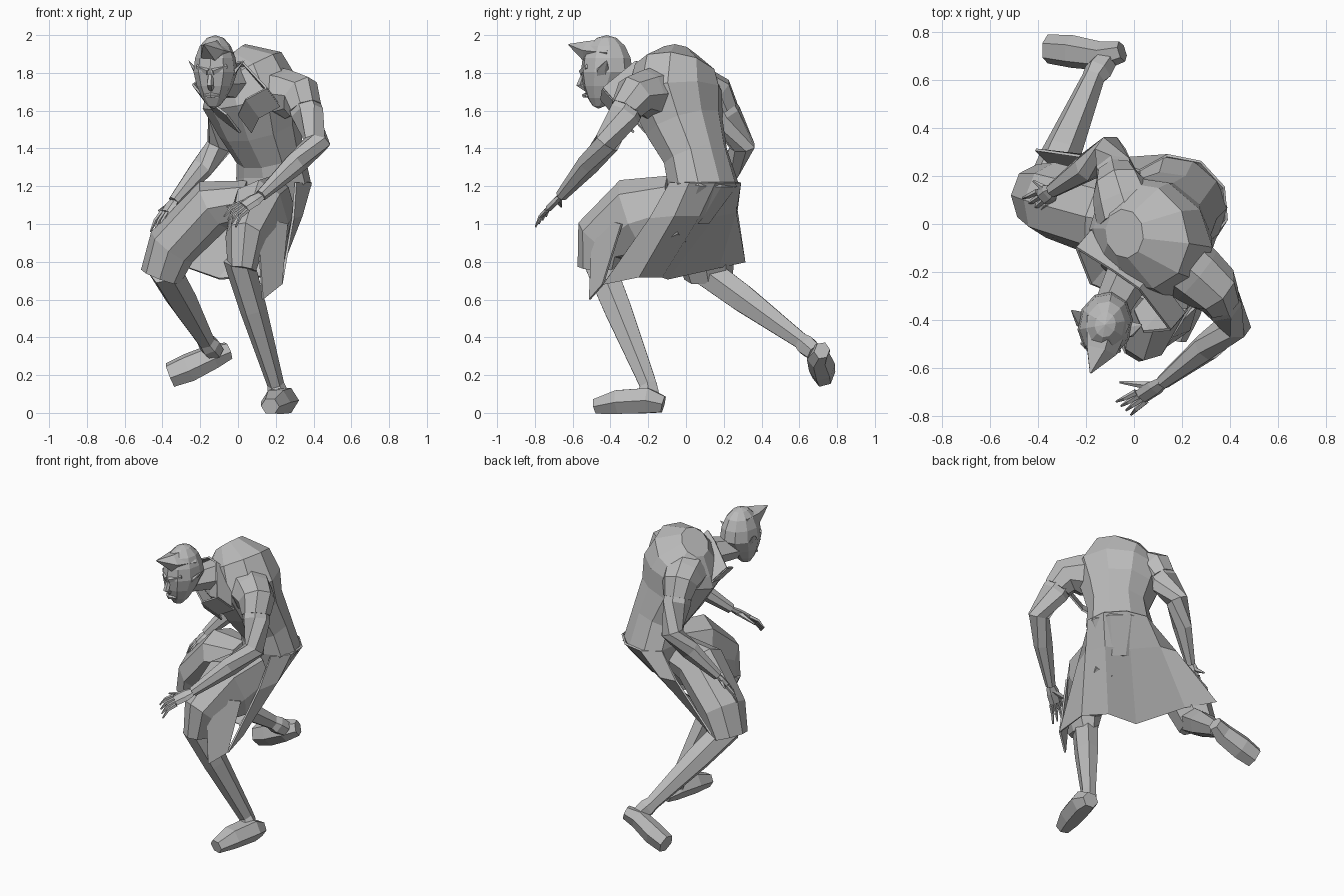
import bpy, bmesh, math
from mathutils import Vector, Matrix

cube = bpy.data.objects.get("Cube")
if cube:
    bpy.data.objects.remove(cube, do_unlink=True)

tone = (.5, .5, .5, 1)
grey = bpy.data.materials.new("clay grey")
grey.use_nodes = True
grey.diffuse_color = tone
grey.node_tree.nodes["Principled BSDF"].inputs["Base Color"].default_value = tone

RIGHTWARD, UPWARD, BACKWARD = Vector((1, 0, 0)), Vector((0, 0, 1)), Vector((0, 1, 0))


def finish(name, bm):
    """Turn a bmesh into a flat-shaded grey object."""
    bmesh.ops.recalc_face_normals(bm, faces=bm.faces)
    mesh = bpy.data.meshes.new(name)
    bm.to_mesh(mesh)
    bm.free()
    mesh.materials.append(grey)
    part = bpy.data.objects.new(name, mesh)
    bpy.context.collection.objects.link(part)
    return part


def limb(name, joints, radii, side=RIGHTWARD, ratio=1, swell=0, sides=6):
    """Faceted tube through joints; swell adds a muscle ring in every bone."""
    joints = [Vector(joint) for joint in joints]
    stops = list(zip(joints, radii))
    if swell:
        bones = list(zip(stops, stops[1:]))
        stops = stops[:1]
        for (start, thick), (end, thin) in bones:
            stops += [(start.lerp(end, .4), (thick + thin) / 2 * swell), (end, thin)]
    bm = bmesh.new()
    rings = []
    for index, (centre, radius) in enumerate(stops):
        before = stops[max(index - 1, 0)][0]
        after = stops[min(index + 1, len(stops) - 1)][0]
        along = (after - before).normalized()
        wide = (side - along * side.dot(along)).normalized()
        deep = along.cross(wide) * ratio
        angles = [math.tau * step / sides for step in range(sides)]
        rings.append([bm.verts.new(centre + (wide * math.cos(angle) + deep * math.sin(angle)) * radius)
                      for angle in angles])
    for ring, following in zip(rings, rings[1:]):
        for step in range(sides):
            bm.faces.new((ring[step - 1], ring[step], following[step], following[step - 1]))
    bm.faces.new(rings[0])
    bm.faces.new(rings[-1])
    finish(name, bm)


def cloth(name, rows):
    """Thin panel spanned by rows of points."""
    bm = bmesh.new()
    grid = [[bm.verts.new(point) for point in row] for row in rows]
    for upper, lower in zip(grid, grid[1:]):
        for step in range(len(upper) - 1):
            bm.faces.new((upper[step], upper[step + 1], lower[step + 1], lower[step]))
    part = finish(name, bm)
    solid = part.modifiers.new("thickness", "SOLIDIFY")
    solid.thickness = .012
    solid.offset = 0


def hand(label, wrist, palm, across, thumb_tip):
    """Palm with four drooping fingers spread across it and a thumb."""
    wrist, palm, across = Vector(wrist), Vector(palm), Vector(across).normalized()
    reach = (palm - wrist).normalized()
    limb(label + "_palm", [wrist, palm], [.03, .04], across, .5, swell=1.2)
    for finger in range(4):
        spread = across * (finger - 1.5)
        knuckle = palm + spread * .022
        middle = knuckle + reach * .06 + spread * .005
        tip = middle + reach * .04 + spread * .006 - UPWARD * .03
        limb(f"{label}_finger_{finger + 1}", [knuckle, middle, tip], [.014, .011, .005], across, sides=5)
    root = wrist.lerp(palm, .3)
    limb(label + "_thumb", [root, thumb_tip], [.02, .005], UPWARD, swell=1.2, sides=5)


# Torso, hunched over and turned to its right
across = Vector((.78, -.62, 0))
back = Vector((.62, .78, 0))
hips = Vector((.19, .09, 1.22))
waist, ribs, chest = (.17, .05, 1.36), (.11, -.01, 1.52), (.07, -.06, 1.68)
hump, nape = (.03, -.05, 1.8), (-.04, -.04, 1.885)
limb("torso", [(.14, .02, 1.05), hips, waist, ribs, chest, hump, nape],
     [.13, .21, .19, .23, .28, .24, .11], across, ratio=.88, sides=10)

# Head: a sphere narrowed toward the chin
head_place = Matrix.Translation((-.12, -.42, 1.805)) @ Matrix.Rotation(-.2, 4, "Z")
bm = bmesh.new()
bmesh.ops.create_uvsphere(bm, u_segments=10, v_segments=8, radius=1)
for vert in bm.verts:
    x, y, z = vert.co
    low = min(z, 0)
    vert.co = Vector((x * .115 * (1 + .3 * low), y * .14 * (1 + .4 * low) + low * .045, z * .195))
bm.transform(head_place)
finish("head", bm)
limb("neck", [(0, -.17, 1.75), (-.11, -.38, 1.74)], [.1, .07])


def feature(name, points, radii, side=RIGHTWARD, ratio=1):
    limb(name, [head_place @ Vector(point) for point in points], radii, side, ratio, sides=5)


feature("hair_tuft", [(0, .02, .1), (0, -.11, .11), (-.02, -.21, .145)], [.1, .07, .004], ratio=.8)
feature("nose", [(0, -.12, 0), (0, -.145, -.07), (0, -.11, -.09)], [.012, .02, .015])
feature("lips", [(-.04, -.1, -.125), (0, -.12, -.125), (.04, -.1, -.125)], [.008, .014, .008], UPWARD)
for label, sign in (("right", -1), ("left", 1)):
    feature(label + "_brow", [(sign * .01, -.13, 0), (sign * .08, -.09, .03)], [.02, .012], UPWARD)
    feature(label + "_ear", [(sign * .08, 0, -.03), (sign * .11, 0, .01), (sign * .15, .03, .06)],
            [.045, .035, .003], BACKWARD, .35)

# Standing collar behind the neck with lapels falling open in front
collar_right, collar_left = Vector((-.24, -.1, 1.74)), Vector((.15, -.44, 1.72))
inward = Vector((.06, .07, -.08))
edge = [collar_right, Vector((-.08, -.2, 1.84)), Vector((.02, -.27, 1.86)), collar_left]
cloth("collar", [edge, [point + inward for point in edge]])
for label, top, middle, low in (("left", collar_left, (.04, -.45, 1.66), (0, -.36, 1.58)),
                                ("right", collar_right, (-.18, -.25, 1.67), (-.06, -.3, 1.58))):
    edge = [top, Vector(middle), Vector(low)]
    cloth(label + "_lapel", [(point, point + inward * 1.2) for point in edge])

# Arms, sleeves and hands
arms = {
    "left": ((.16, -.13, 1.7), (.33, -.27, 1.68), (.42, -.42, 1.43), (.12, -.66, 1.15),
             (.03, -.72, 1.09), (.55, -.5, -.5), (-.06, -.66, 1.09)),
    "right": ((-.02, .03, 1.71), (-.06, .15, 1.68), (-.1, .3, 1.41), (-.34, .14, 1.12),
              (-.38, .11, 1.06), (-.6, .7, .1), (-.42, .18, 1.07)),
}
for label, (root, shoulder, elbow, wrist, palm, spread, thumb_tip) in arms.items():
    root, shoulder, elbow = Vector(root), Vector(shoulder), Vector(elbow)
    limb(label + "_arm", [shoulder, elbow, wrist], [.08, .07, .032], UPWARD, swell=1.2, sides=7)
    limb(label + "_sleeve", [root, root.lerp(shoulder, .6), shoulder, shoulder.lerp(elbow, .3)],
         [.14, .13, .115, .09], UPWARD, sides=8)
    hand(label, wrist, palm, spread, thumb_tip)

# Trouser cloth over the thighs
limb("left_thigh", [(.18, -.05, 1.08), (.11, -.26, 1.02), (.04, -.45, .91), (.02, -.47, .76)],
     [.13, .165, .11, .075], ratio=1.4, sides=8)
limb("right_thigh", [(.06, -.01, 1.12), (-.13, .03, 1.1), (-.35, .1, .88), (-.41, .12, .72)],
     [.13, .17, .16, .13], BACKWARD, ratio=.85, sides=8)

# Coat tail: waist arc round the back, tucking under to a pointed hem
hem = [Vector(point) for point in ((.23, -.44, .68), (.21, -.25, .72), (.1, -.13, .72), (-.1, -.1, .71),
                                   (-.27, .17, .77), (-.41, .31, .8))]
belt, flare = [], []
for step, corner in enumerate(hem):
    angle = math.radians(40 * step - 20)
    belt.append(hips + (across * math.cos(angle) + back * .9 * math.sin(angle)) * .212)
    flare.append(belt[-1].lerp(corner, .35) + back * .02)
cloth("coat_tail", [belt, flare, hem])
cloth("front_flap", [[(.1, -.49, 1.04), (.26, -.34, 1)], [(.13, -.51, .6), hem[0]]])

# Lower legs and feet
left_ankle, right_ankle = (.2, -.2, .15), (-.17, .61, .38)
limb("left_shin", [(0, -.47, .82), left_ankle, (.22, -.2, .06)], [.08, .045, .05], ratio=1.15, swell=1.15)
limb("right_shin", [(-.39, .09, .76), right_ankle, (-.12, .68, .32)], [.09, .048, .05], swell=1.2)
limb("left_foot", [(.25, -.12, .045), (.24, -.2, .065), (.2, -.36, .058), (.17, -.48, .035)],
     [.055, .085, .08, .05], ratio=.9)
limb("right_foot", [(-.05, .72, .33), (-.13, .7, .3), (-.26, .72, .24), (-.36, .73, .2)],
     [.05, .07, .08, .07], Vector((.35, -.35, -.87)), ratio=.85)
